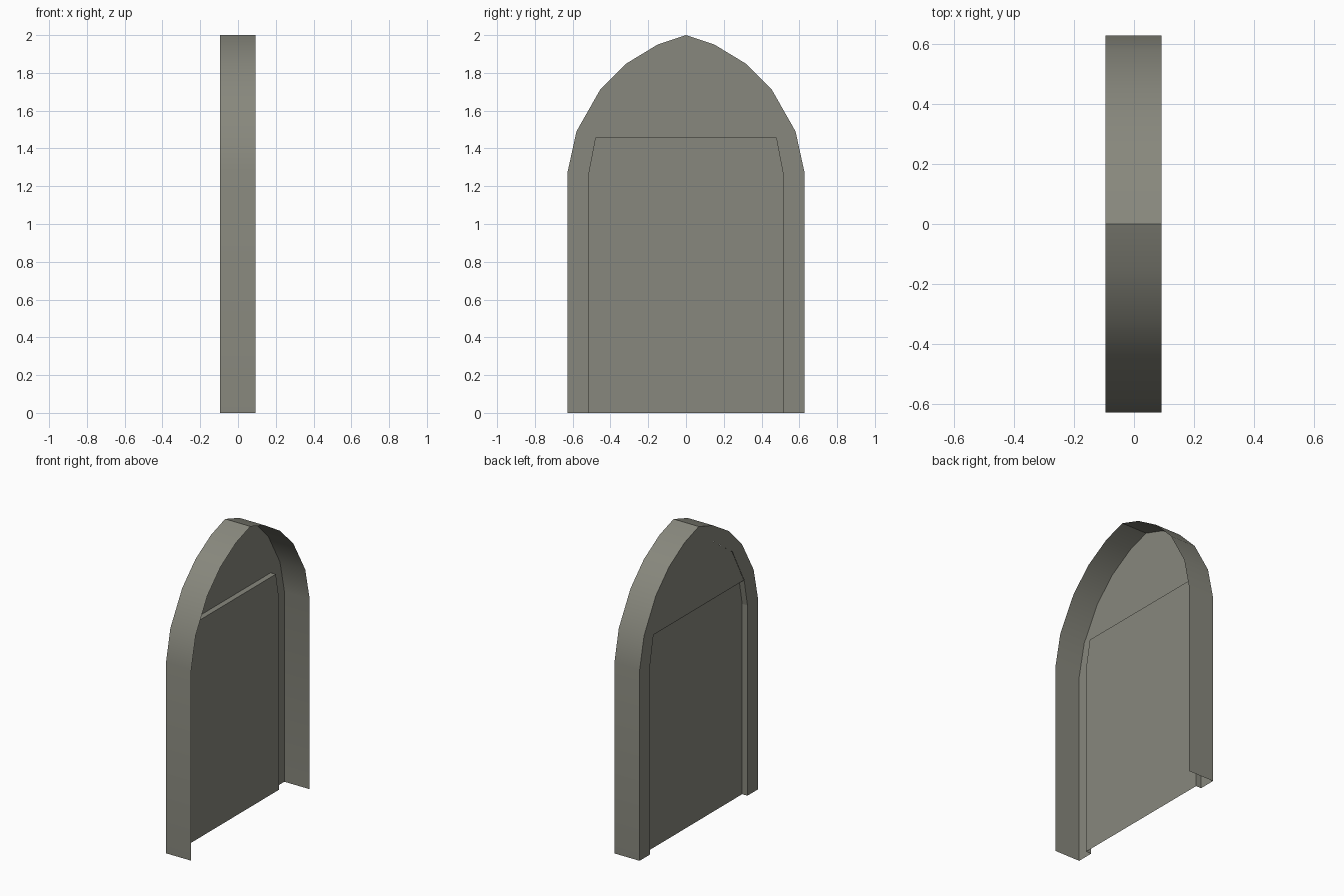
import bpy, bmesh, math

if "Cube" in bpy.data.objects:
    bpy.data.objects.remove(bpy.data.objects["Cube"])

# Half profiles (y, z) from the foot to the apex
OUTER = [(0.627, 0), (0.627, 1.275), (0.58, 1.49), (0.455, 1.71),
         (0.315, 1.85), (0.15, 1.95), (0, 2.0)]
INNER = [(0.515, 0), (0.515, 1.275), (0.48, 1.457), (0.355, 1.695),
         (0.155, 1.84), (0, 1.89)]
X_BACK, X_FRONT, X_DOOR = -0.095, 0.092, -0.056

stone = bpy.data.materials.new("grey_stone")
stone.diffuse_color = (0.245, 0.245, 0.205, 1)
stone.use_nodes = True
stone.node_tree.nodes["Principled BSDF"].inputs["Base Color"].default_value = stone.diffuse_color


def mirrored(half):
    """Full outline from +y to -y; an apex on y = 0 is not repeated."""
    return half + [(-y, z) for y, z in reversed(half) if y > 0]


def make(name, faces):
    bm = bmesh.new()
    for f in faces:
        bm.faces.new([bm.verts.new(p) for p in f])
    bmesh.ops.remove_doubles(bm, verts=bm.verts, dist=0.0001)
    me = bpy.data.meshes.new(name)
    bm.to_mesh(me)
    bm.free()
    me.materials.append(stone)
    ob = bpy.data.objects.new(name, me)
    bpy.context.collection.objects.link(ob)
    return ob


def strip(path, x0, x1):
    """Open band of quads swept along x."""
    return [[(x0, *a), (x1, *a), (x1, *b), (x0, *b)]
            for a, b in zip(path, path[1:])]


def plate(path, x):
    return [(x, y, z) for y, z in path]


# Outer arch shell, open towards +x
shell = make("arch_shell", strip(mirrored(OUTER), X_BACK, X_FRONT))
bpy.context.view_layer.objects.active = shell
shell.select_set(True)
bpy.ops.object.shade_smooth_by_angle(angle=math.radians(30))

# Flat arch border, facing -x
quads = []
pairs = [(0, 0, 1, 1), (1, 1, 2, 2), (2, 2, 3, 3), (3, 3, 4, 4),
         (4, 4, 5, 4), (5, 4, 6, 5)]
for s in (1, -1):
    for a, b, c, d in pairs:
        pts = [OUTER[a], OUTER[c], INNER[d]] + ([INNER[b]] if b != d else [])
        face = [(X_BACK, s * y, z) for y, z in pts]
        quads.append(face if s < 0 else face[::-1])
make("arch_border", quads)

# Recessed door with its jambs and the ledge on top
door = INNER[:3]
make("door_panel", [plate(mirrored(door), X_DOOR)])
make("door_jamb", strip(mirrored(door), X_BACK, X_DOOR))

# Upper panel, almost flush with the border
make("upper_panel", [plate(mirrored(INNER[2:]), X_BACK + 0.002)])
